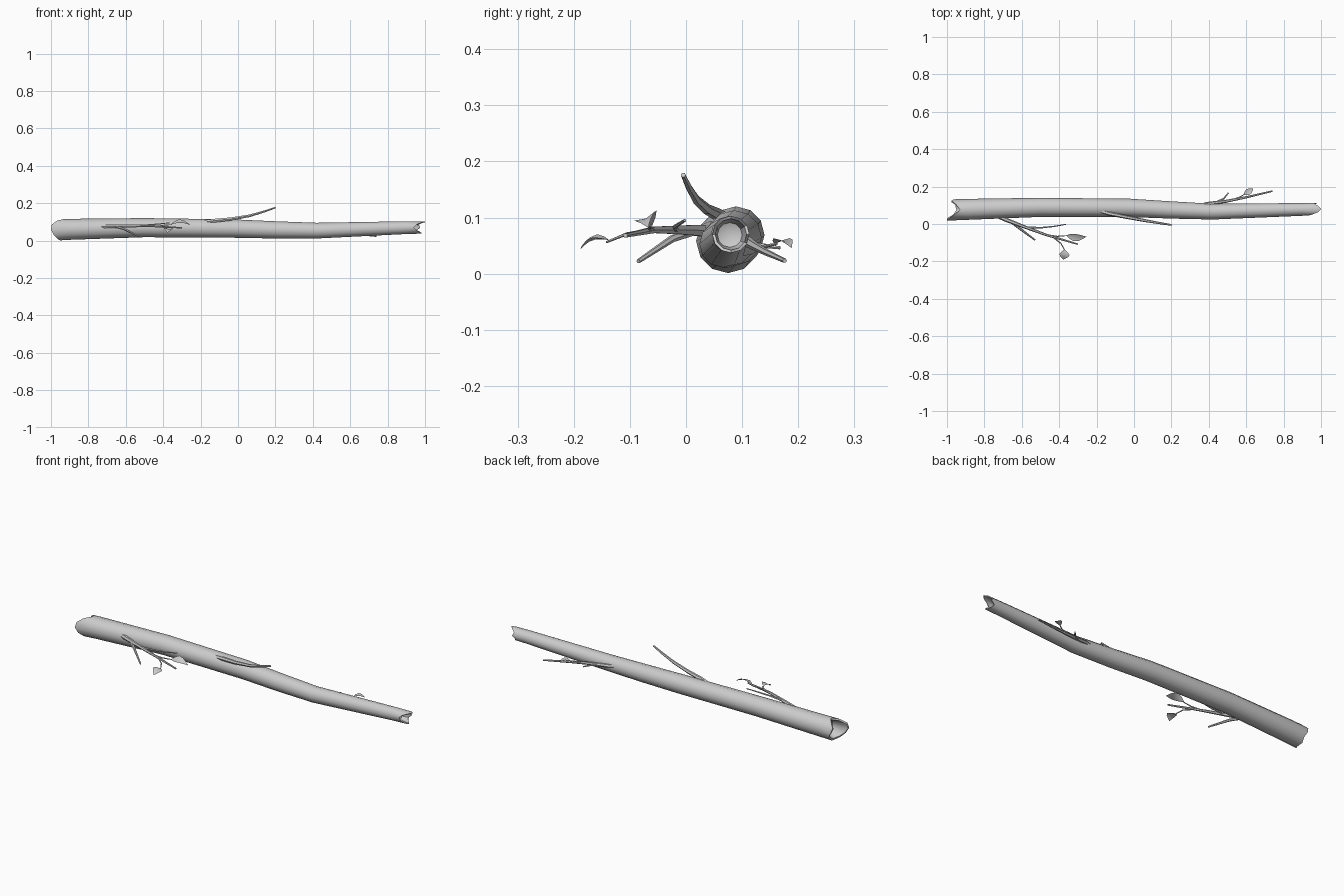
import bpy, bmesh, math
from mathutils import Vector

if "Cube" in bpy.data.objects:
    bpy.data.objects.remove(bpy.data.objects["Cube"])

SIDES = 12


def finish(bm, name):
    bmesh.ops.recalc_face_normals(bm, faces=bm.faces)
    me = bpy.data.meshes.new(name)
    bm.to_mesh(me)
    bm.free()
    ob = bpy.data.objects.new(name, me)
    bpy.context.collection.objects.link(ob)
    bpy.ops.object.select_all(action='DESELECT')
    ob.select_set(True)
    bpy.context.view_layer.objects.active = ob
    bpy.ops.object.shade_smooth_by_angle(angle=math.radians(40))
    return ob


def bridge(bm, a, b):
    n = len(a)
    for i in range(n):
        bm.faces.new((a[i], a[(i + 1) % n], b[(i + 1) % n], b[i]))


def twig(name, pts, r0, r1, sides=6):
    """Tapered tube through a few points."""
    bm = bmesh.new()
    pts = [Vector(p) for p in pts]
    rings = []
    for i, p in enumerate(pts):
        d = (pts[min(i + 1, len(pts) - 1)] - pts[max(i - 1, 0)]).normalized()
        u = d.cross(Vector((0, 0, 1))).normalized()
        v = u.cross(d)
        r = r0 + (r1 - r0) * i / (len(pts) - 1)
        rings.append([bm.verts.new(p + r * (u * math.cos(t) + v * math.sin(t)))
                      for t in (2 * math.pi * k / sides for k in range(sides))])
    for a, b in zip(rings, rings[1:]):
        bridge(bm, a, b)
    bm.faces.new(rings[0])
    bm.faces.new(rings[-1])
    return finish(bm, name)


def leaf(name, base, tip, width, tilt=0.0):
    """Pointed blade folded along its midrib, arched along its length."""
    bm = bmesh.new()
    base, tip = Vector(base), Vector(tip)
    d = tip - base
    side = d.cross(Vector((0, 0, 1))).normalized()
    side = (side + Vector((0, 0, tilt))).normalized()
    up = side.cross(d).normalized()
    rows = []
    for t, w in ((0, .06), (.15, .6), (.38, 1), (.62, .85), (.84, .4), (1, .03)):
        c = base + d * t + up * (0.16 * d.length * math.sin(math.pi * t))
        h = width / 2 * w
        rows.append([bm.verts.new(c + side * s * h + up * abs(s) * h * 0.25)
                     for s in (-1, 0, 1)])
    for a, b in zip(rows, rows[1:]):
        for k in range(2):
            bm.faces.new((a[k], a[k + 1], b[k + 1], b[k]))
    return finish(bm, name)


# Log: bent tapered trunk, splintered rims and hollowed ends
def ring(bm, x, y, z, r, xs=None):
    return [bm.verts.new((xs[i] if xs else x,
                          y + r * math.cos(2 * math.pi * i / SIDES),
                          z + r * math.sin(2 * math.pi * i / SIDES)))
            for i in range(SIDES)]


# rim x by angle: back, top, front, bottom
left_rim = (-.965, -.975, -.95, -.93, -.965, -.995, -1.0, -.985, -.965, -.95, -.955, -.95)
right_rim = (.975, .965, .985, 1.0, .985, .955, .94, .955, .975, .98, .965, .955)
bm = bmesh.new()
rings = [ring(bm, -.915, .074, .062, .036),
         ring(bm, 0, .075, .058, .048, left_rim),
         ring(bm, 0, .075, .058, .057, left_rim),
         ring(bm, -.90, .078, .060, .056),
         ring(bm, -.50, .089, .069, .051),
         ring(bm, -.02, .086, .064, .049),
         ring(bm, .20, .075, .057, .046),
         ring(bm, .42, .066, .053, .042),
         ring(bm, .90, .078, .069, .034),
         ring(bm, 0, .080, .070, .033, right_rim),
         ring(bm, 0, .080, .070, .028, right_rim),
         ring(bm, .925, .078, .069, .022)]
for a, b in zip(rings, rings[1:]):
    bridge(bm, a, b)
for r, c in ((rings[0], (-.905, .075, .062)), (rings[-1], (.915, .078, .069))):
    v = bm.verts.new(c)
    for i in range(SIDES):
        bm.faces.new((r[i], r[(i + 1) % SIDES], v))
finish(bm, "log")

# Front branch with side twigs and two leaves
twig("front_branch", [(-.76, .06, .074), (-.69, .025, .077), (-.60, -.01, .078),
                      (-.47, -.058, .078), (-.30, -.108, .068)], .014, .004)
twig("front_twig_low", [(-.66, .015, .076), (-.61, -.025, .062), (-.57, -.055, .042),
                        (-.53, -.085, .022)], .008, .004)
twig("front_twig_inner", [(-.58, -.017, .078), (-.50, -.02, .083), (-.43, -.013, .088),
                          (-.365, -.002, .095)], .005, .0025)
twig("front_stem_a", [(-.47, -.058, .078), (-.41, -.066, .081), (-.355, -.062, .085)], .004, .002)
twig("front_stem_b", [(-.43, -.072, .076), (-.39, -.105, .071), (-.37, -.142, .056)], .004, .002)
leaf("front_leaf_a", (-.36, -.061, .085), (-.255, -.068, .083), .044, -.45)
leaf("front_leaf_b", (-.37, -.138, .06), (-.377, -.189, .043), .054, .1)

# Upper branch
twig("top_branch", [(-.20, .075, .094), (-.13, .055, .106), (-.04, .037, .115),
                    (.06, .018, .132), (.13, .006, .152), (.20, -.005, .176)], .013, .0045)

# Rear branch with a stub and one leaf
twig("rear_branch", [(.32, .085, .064), (.39, .108, .058), (.49, .121, .05),
                     (.60, .143, .038), (.74, .176, .023)], .012, .004)
twig("rear_twig", [(.44, .116, .053), (.48, .136, .05), (.505, .167, .046)], .006, .003)
twig("rear_stem", [(.53, .13, .046), (.57, .146, .05), (.595, .162, .053)], .004, .002)
leaf("rear_leaf", (.588, .158, .053), (.638, .188, .046), .034)
